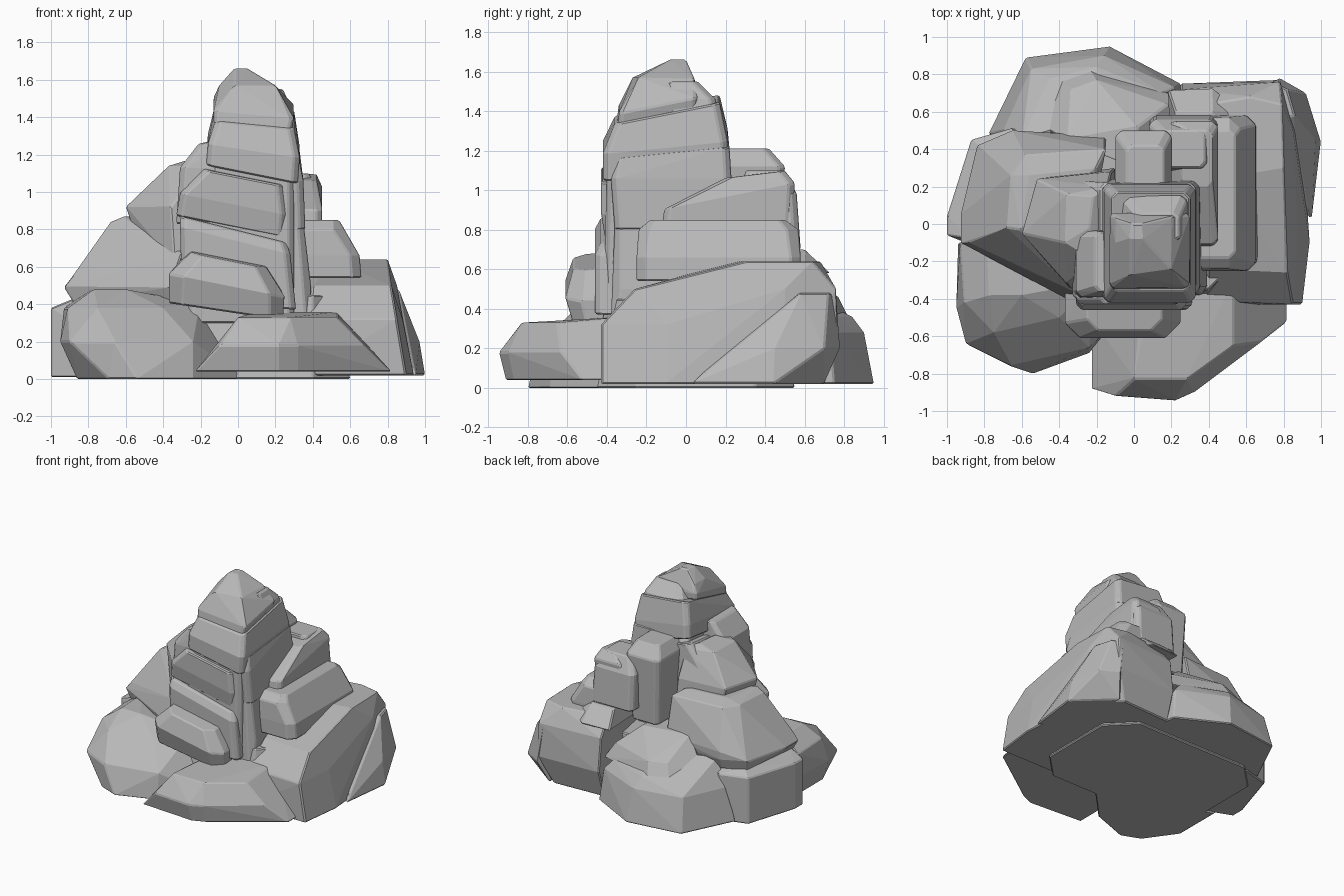
import bpy
import bmesh
from mathutils import Vector

default_cube = bpy.data.objects.get("Cube")
if default_cube:
    bpy.data.objects.remove(default_cube, do_unlink=True)

# One stone colour for the whole formation
stone = bpy.data.materials.new("grey stone")
stone.use_nodes = True
stone_colour = (.48, .48, .48, 1)
stone.diffuse_color = stone_colour
stone.node_tree.nodes["Principled BSDF"].inputs["Base Color"].default_value = stone_colour
stone.node_tree.nodes["Principled BSDF"].inputs["Roughness"].default_value = .9


def ring(height, *outline):
    """A level outline of a boulder."""
    return [Vector((across, depth, height)) for across, depth in outline]


def box(x, y, z, tilt=(0, 0), corner=.03):
    """A rectangular level with cut corners, tilted along x and y."""
    centre_x, centre_y = sum(x) / 2, sum(y) / 2
    points = []
    for side, inward in zip(x, (corner, -corner)):
        for end, forward in zip(y, (corner, -corner)):
            for across, depth in ((side + inward, end), (side, end + forward)):
                rise = tilt[0] * (across - centre_x) + tilt[1] * (depth - centre_y)
                points.append(Vector((across, depth, z + rise)))
    return points


def rock(name, *levels, chamfer=.008):
    """A faceted stone: the hull of its levels with worn edges."""
    mesh = bpy.data.meshes.new(name)
    bm = bmesh.new()
    for level in levels:
        for point in level:
            bm.verts.new(point)
    hull = bmesh.ops.convex_hull(bm, input=bm.verts[:])
    loose = {item for item in hull["geom_interior"] + hull["geom_unused"]
             if isinstance(item, bmesh.types.BMVert)}
    bmesh.ops.delete(bm, geom=list(loose), context="VERTS")
    bmesh.ops.dissolve_limit(bm, angle_limit=.06, verts=bm.verts[:], edges=bm.edges[:])
    bmesh.ops.recalc_face_normals(bm, faces=bm.faces[:])
    bm.to_mesh(mesh)
    bm.free()
    mesh.materials.append(stone)
    stone_object = bpy.data.objects.new(name, mesh)
    bpy.context.scene.collection.objects.link(stone_object)
    worn_edges = stone_object.modifiers.new("worn edges", "BEVEL")
    worn_edges.width = chamfer
    worn_edges.segments = 1
    worn_edges.limit_method = "ANGLE"
    worn_edges.angle_limit = .6
    return stone_object


# Hidden core that closes the gaps between the stones
rock("core_base", box(x=(-.8, .6), y=(-.45, .55), z=0, corner=.2),
     box(x=(-.6, .5), y=(-.35, .45), z=.45, corner=.1))
rock("core_pillar", box(x=(-.28, .3), y=(-.42, .22), z=.3),
     box(x=(-.14, .3), y=(-.4, .2), z=1.14),
     box(x=(-.08, .24), y=(-.3, .04), z=1.42))

# Low boulders around the foot
rock("front_slab",
     ring(.04, (-.23, -.5), (-.23, -.88), (.22, -.91), (.32, -.87), (.82, -.52), (.82, -.3)),
     ring(.18, (-.1, -.92), (.22, -.945), (.32, -.9), (.68, -.63)),
     ring(.33, (.02, -.6), (.0, -.83), (.28, -.83), (.53, -.65)),
     ring(.36, (.1, -.35), (.53, -.3)))
rock("front_left_boulder",
     ring(0, (-.86, -.1), (-.86, -.5), (-.69, -.74), (-.54, -.8), (-.24, -.69), (.04, -.4)),
     ring(.2, (-.94, -.1), (-.95, -.45), (-.9, -.64), (-.66, -.76), (-.24, -.66)),
     ring(.38, (-.93, -.1), (-.91, -.42), (-.75, -.58), (-.4, -.5)),
     ring(.48, (-.78, -.1), (-.77, -.38), (-.6, -.38)),
     ring(.4, (-.2, -.3)))
rock("left_base",
     ring(.01, (-1, -.06), (-1, .04), (-.87, .45), (-.66, .51), (-.2, .48), (-.4, -.3)),
     ring(.38, (-1, -.06), (-1, .04), (-.87, .45), (-.66, .51), (-.2, .48)),
     ring(.43, (-.88, -.08), (-.8, .4), (-.4, .4), (-.4, -.2)))
rock("left_shoulder",
     ring(.41, (-.88, -.1), (-.82, .4), (-.65, .47), (-.2, .44), (-.36, -.36)),
     ring(.49, (-.93, -.1), (-.93, .05), (-.84, .42), (-.65, .5), (-.15, .46), (-.36, -.4)),
     ring(.55, (-.88, -.1), (-.8, .4), (-.65, .5), (-.15, .47)),
     ring(.84, (-.68, -.02), (-.66, .26), (-.58, .37), (-.15, .4)),
     ring(.87, (-.61, -.03), (-.56, .26), (-.2, .3)),
     ring(.67, (-.3, -.37)))
rock("back_base",
     ring(.02, (-.78, .48), (-.58, .89), (-.13, .95), (.25, .75), (.3, .4)),
     ring(.28, (-.7, .5), (-.55, .83), (-.16, .9), (.22, .73)),
     ring(.36, (-.45, .78), (-.2, .84), (.15, .7)),
     ring(.48, (-.6, .45), (-.1, .6)))
rock("back_wedge",
     ring(.34, (-.56, .55), (-.4, .78), (-.24, .83), (.25, .68), (.3, .4)),
     ring(.46, (-.34, .72), (-.2, .77), (.18, .64)),
     ring(.6, (-.36, .45), (.02, .52), (.0, .3)))

# Large stones on the right
rock("right_boulder",
     ring(.02, (.35, -.43), (.9, -.43), (.94, -.1), (.9, .5), (.68, .7), (.25, .68), (.2, .2)),
     ring(.32, (.38, -.41), (.85, -.43), (.88, -.1)),
     ring(.24, (.78, .77), (.25, .75)),
     ring(.5, (.4, -.24), (.82, -.26), (.85, .5), (.78, .76), (.25, .72)),
     ring(.64, (.5, .25), (.8, .3), (.79, .64), (.62, .68), (.26, .62)))
rock("right_outer_wedge",
     ring(.02, (.95, .02), (1, .44), (.72, .7), (.7, .3)),
     ring(.2, (.97, .45), (.92, .7), (.78, .78)),
     ring(.48, (.86, .58), (.82, .72), (.74, .76), (.7, .55)))
rock("right_ledge",
     box(x=(.3, .66), y=(-.25, .58), z=.54, corner=.05),
     box(x=(.3, .65), y=(-.25, .58), z=.66, corner=.05),
     box(x=(.25, .57), y=(-.24, .57), z=.8, corner=.06),
     box(x=(.25, .54), y=(-.18, .5), z=.85))
rock("right_back_ledge",
     ring(.58, (.18, .72), (.42, .73), (.58, .6), (.6, .3), (.2, .3)),
     ring(.7, (.22, .6), (.42, .6), (.5, .4), (.25, .3)))
rock("right_upper_block",
     box(x=(.15, .45), y=(-.12, .54), z=.83),
     box(x=(.18, .45), y=(-.11, .55), z=.97, tilt=(0, .2)),
     box(x=(.26, .42), y=(.2, .5), z=1.08, tilt=(0, .12)))
rock("right_shard",
     box(x=(.1, .36), y=(-.36, .2), z=.8),
     box(x=(.1, .35), y=(-.38, .23), z=1.06),
     box(x=(.1, .33), y=(-.36, .22), z=1.19, tilt=(0, .1)))
rock("right_foot_shard",
     box(x=(.15, .39), y=(-.38, .0), z=.34),
     box(x=(.15, .39), y=(-.36, .0), z=.5),
     box(x=(.15, .35), y=(-.36, .0), z=.84))

# Stones leaning on the back and left of the spire
rock("back_block",
     box(x=(-.08, .16), y=(.1, .48), z=.6),
     box(x=(-.1, .2), y=(.12, .5), z=1.12),
     box(x=(-.04, .16), y=(.15, .42), z=1.21))
rock("back_corner_block",
     box(x=(.08, .45), y=(.25, .58), z=.7),
     box(x=(.08, .44), y=(.28, .56), z=.98),
     box(x=(.14, .38), y=(.3, .5), z=1.1))
rock("left_upper_block",
     ring(.62, (-.5, -.1), (-.45, .25), (-.1, .3), (-.1, -.3), (-.34, -.35)),
     ring(.92, (-.6, -.05), (-.52, .24), (-.12, .28), (-.36, -.32)),
     ring(1.14, (-.37, -.1), (-.36, .16), (-.14, .2), (-.2, -.2)),
     ring(1.18, (-.24, -.02), (-.22, .15)))
rock("left_spire_block",
     box(x=(-.33, .0), y=(-.4, -.02), z=.83),
     box(x=(-.31, .0), y=(-.39, -.04), z=1.13),
     box(x=(-.21, .0), y=(-.36, -.04), z=1.28, tilt=(.2, 0)))

# Layered central spire, bottom to top
rock("spire_foot",
     box(x=(-.37, .24), y=(-.57, -.2), z=.36, tilt=(-.15, 0), corner=.07),
     box(x=(-.37, .25), y=(-.61, -.2), z=.5, tilt=(-.2, 0), corner=.08),
     box(x=(-.25, .15), y=(-.57, -.2), z=.65, tilt=(-.2, .1), corner=.06))
rock("spire_plinth",
     box(x=(-.3, .31), y=(-.46, .2), z=.4, tilt=(-.1, 0)),
     box(x=(-.31, .28), y=(-.46, .2), z=.74, tilt=(-.25, 0)),
     box(x=(-.31, .26), y=(-.43, .2), z=.83, tilt=(-.25, .1)))
rock("spire_lower",
     box(x=(-.33, .25), y=(-.41, .24), z=.83, tilt=(-.2, .05)),
     box(x=(-.31, .26), y=(-.43, .23), z=.95, tilt=(-.2, .05)),
     box(x=(-.18, .24), y=(-.43, .22), z=1.11, tilt=(-.2, .1)))
rock("spire_middle",
     box(x=(-.17, .32), y=(-.42, .22), z=1.13, tilt=(-.2, .12)),
     box(x=(-.16, .33), y=(-.42, .21), z=1.25, tilt=(-.15, .1)),
     box(x=(-.12, .3), y=(-.36, .17), z=1.41, tilt=(-.1, .2)))
rock("spire_back_fin",
     box(x=(-.1, .3), y=(-.1, .17), z=1.36),
     box(x=(-.06, .28), y=(-.1, .15), z=1.46),
     box(x=(.02, .24), y=(-.1, .06), z=1.55))
rock("spire_cap",
     box(x=(-.13, .28), y=(-.35, .06), z=1.38, tilt=(-.16, .25), corner=.02),
     box(x=(-.13, .3), y=(-.34, .06), z=1.45, tilt=(-.1, .2), corner=.02),
     ring(1.57, (-.1, -.1), (-.1, .03), (-.02, -.27), (.2, -.24), (.2, .04)),
     ring(1.66, (-.02, -.08), (.05, -.08), (.04, .0), (-.01, .0)))
